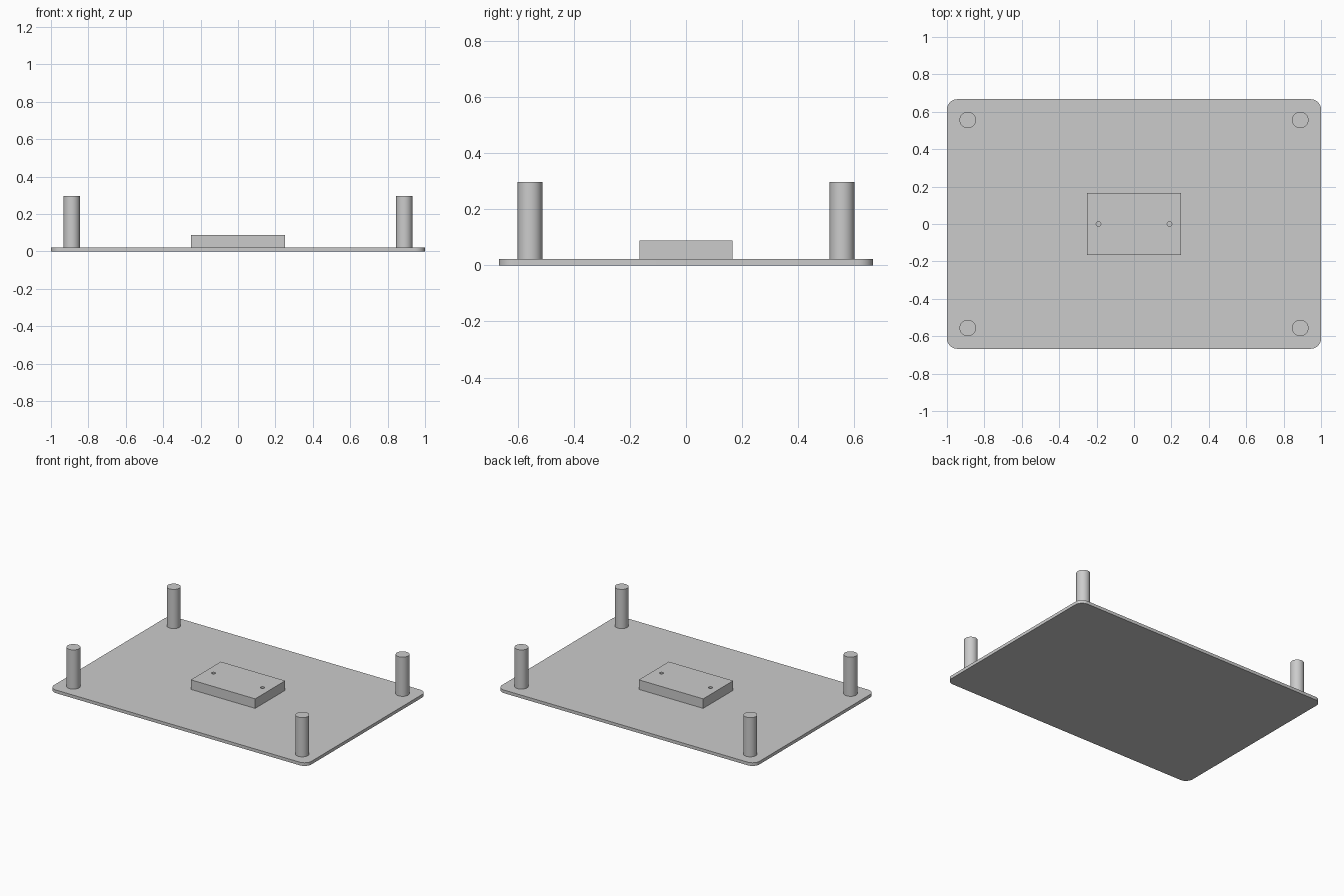
import bpy, bmesh
from math import cos, sin, pi

cube = bpy.data.objects.get("Cube")
if cube:
    bpy.data.objects.remove(cube, do_unlink=True)

PLATE_TOP = 0.022
BLOCK_TOP = 0.089

# Single grey material
grey = bpy.data.materials.new("plain_grey")
grey.use_nodes = True
colour = (0.6, 0.6, 0.6, 1)
grey.diffuse_color = colour
grey.node_tree.nodes["Principled BSDF"].inputs["Base Color"].default_value = colour


def finish(obj, name):
    obj.name = name
    obj.data.name = name
    obj.data.materials.clear()
    obj.data.materials.append(grey)
    bpy.ops.object.select_all(action='DESELECT')
    obj.select_set(True)
    bpy.context.view_layer.objects.active = obj
    bpy.ops.object.shade_smooth_by_angle()
    return obj


def cylinder(x, y, z0, z1, radius, name, sides=48):
    bpy.ops.mesh.primitive_cylinder_add(vertices=sides, radius=radius, depth=z1 - z0,
                                        location=(x, y, (z0 + z1) / 2))
    return finish(bpy.context.object, name)


# Base plate: rounded rectangle extruded upwards
def rounded_plate(half_x, half_y, radius, height, name, steps=12):
    bm = bmesh.new()
    ring = []
    for i, (sx, sy) in enumerate([(1, 1), (-1, 1), (-1, -1), (1, -1)]):
        for k in range(steps + 1):
            a = (i + k / steps) * pi / 2
            ring.append(bm.verts.new((sx * (half_x - radius) + radius * cos(a),
                                      sy * (half_y - radius) + radius * sin(a), 0)))
    face = bm.faces.new(ring)
    top = bmesh.ops.extrude_face_region(bm, geom=[face])
    verts = [v for v in top["geom"] if isinstance(v, bmesh.types.BMVert)]
    bmesh.ops.translate(bm, verts=verts, vec=(0, 0, height))
    bmesh.ops.recalc_face_normals(bm, faces=bm.faces)
    mesh = bpy.data.meshes.new(name)
    bm.to_mesh(mesh)
    bm.free()
    obj = bpy.data.objects.new(name, mesh)
    bpy.context.collection.objects.link(obj)
    return finish(obj, name)


rounded_plate(1.0, 0.667, 0.055, PLATE_TOP, "base_plate")

# Corner posts
for sx, side in ((-1, "right"), (1, "left")):
    for sy, end in ((-1, "front"), (1, "back")):
        cylinder(sx * 0.889, sy * 0.556, PLATE_TOP, 0.297, 0.044, f"{end}_{side}_post")

# Centre block with two vertical screw holes
bpy.ops.mesh.primitive_cube_add(size=1, location=(0, 0, (PLATE_TOP + BLOCK_TOP) / 2))
block = bpy.context.object
block.scale = (0.5, 0.333, BLOCK_TOP - PLATE_TOP)
bpy.ops.object.transform_apply(location=False, rotation=False, scale=True)
for x in (-0.19, 0.19):
    cutter = cylinder(x, 0, PLATE_TOP - 0.02, BLOCK_TOP + 0.02, 0.0125, "hole_cutter", 24)
    cutter.hide_render = True
    cut = block.modifiers.new("hole", 'BOOLEAN')
    cut.operation = 'DIFFERENCE'
    cut.solver = 'EXACT'
    cut.object = cutter
    bpy.context.view_layer.objects.active = block
    bpy.ops.object.modifier_apply(modifier=cut.name)
    bpy.data.objects.remove(cutter, do_unlink=True)
finish(block, "centre_block")
